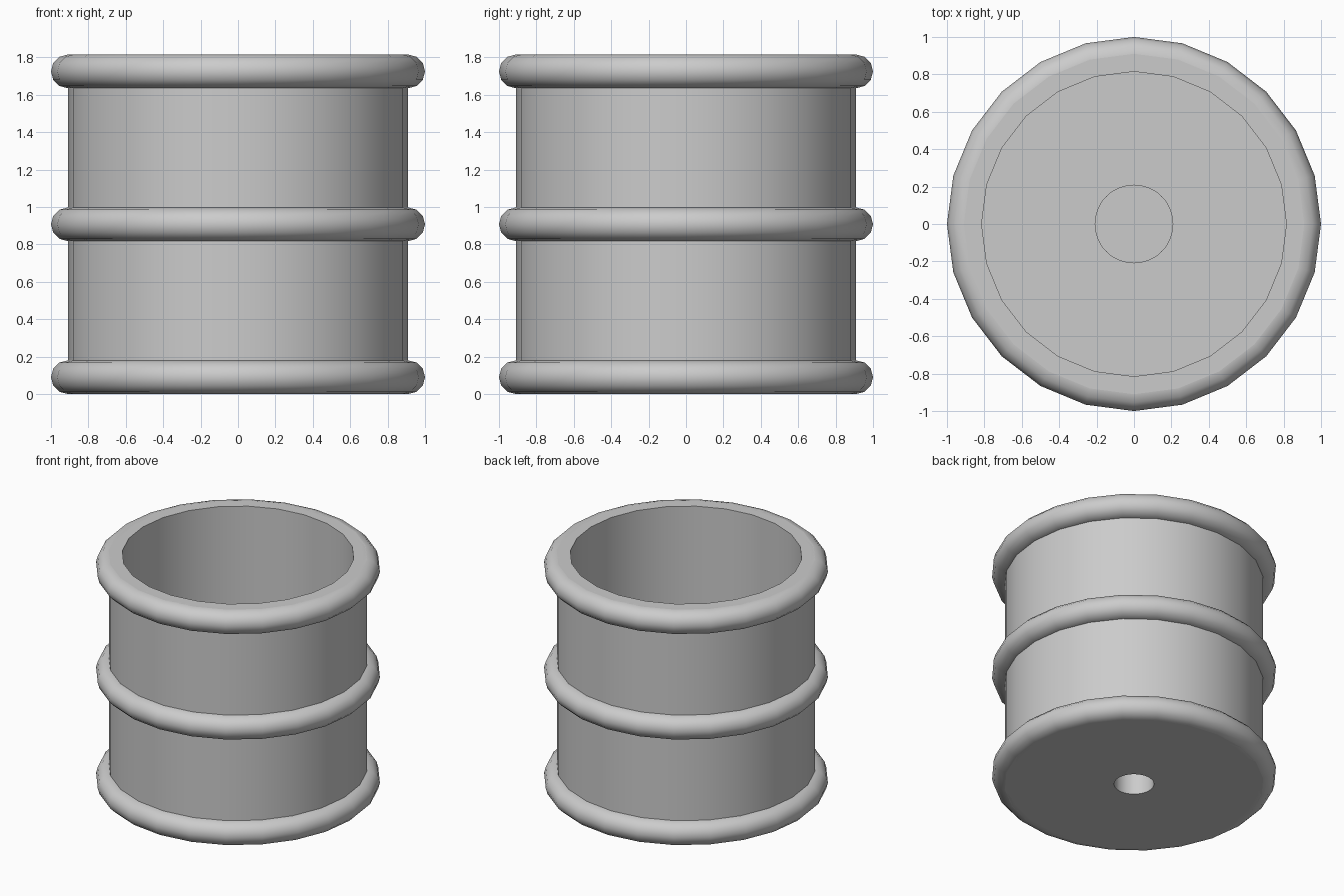
import bpy
import bmesh
from math import cos, sin, tau, radians

cube = bpy.data.objects.get("Cube")
if cube:
    bpy.data.objects.remove(cube, do_unlink=True)

SIDES = 24
HEIGHT = 1.815
OUTER, INNER = 0.91, 0.815
BEAD = 0.09          # radius of the rounded hoops
FLOOR = 0.1
POST_TOP = 0.8

grey = bpy.data.materials.new("plain grey")
grey.use_nodes = True
grey.diffuse_color = (0.6, 0.6, 0.6, 1)
grey.node_tree.nodes["Principled BSDF"].inputs["Base Color"].default_value = grey.diffuse_color


def finish(obj):
    bpy.ops.object.select_all(action="DESELECT")
    obj.select_set(True)
    bpy.context.view_layer.objects.active = obj
    bpy.ops.object.shade_smooth_by_angle(angle=radians(40))


def lathe(name, profile, sides):
    """Revolve a closed (radius, height) loop around z; radius 0 is the axis."""
    bm = bmesh.new()
    rings = [[bm.verts.new((r * cos(tau * i / sides), r * sin(tau * i / sides), z))
              for i in range(sides)] for r, z in profile]
    for k, ring in enumerate(rings):
        following = rings[(k + 1) % len(rings)]
        for i in range(sides):
            j = (i + 1) % sides
            bm.faces.new((ring[i], ring[j], following[j], following[i]))
    bmesh.ops.remove_doubles(bm, verts=bm.verts, dist=1e-5)
    bmesh.ops.recalc_face_normals(bm, faces=bm.faces)
    mesh = bpy.data.meshes.new(name)
    bm.to_mesh(mesh)
    bm.free()
    mesh.materials.append(grey)
    obj = bpy.data.objects.new(name, mesh)
    bpy.context.collection.objects.link(obj)
    return obj


def cylinder(name, radius, bottom, top):
    bpy.ops.mesh.primitive_cylinder_add(vertices=48, radius=radius, depth=top - bottom,
                                        location=(0, 0, (top + bottom) / 2))
    obj = bpy.context.object
    obj.name = name
    obj.data.materials.append(grey)
    return obj


def combine(target, tool, operation):
    mod = target.modifiers.new(operation.lower(), "BOOLEAN")
    mod.operation, mod.object, mod.solver = operation, tool, "EXACT"
    bpy.context.view_layer.objects.active = target
    bpy.ops.object.modifier_apply(modifier=mod.name)
    bpy.data.objects.remove(tool, do_unlink=True)


# Open drum with a solid floor
drum = lathe("drum_body", [(0, 0), (OUTER, 0), (OUTER, HEIGHT), (INNER, HEIGHT),
                           (INNER, FLOOR), (0, FLOOR)], SIDES)

# Central post on the floor, with a blind socket from below
combine(drum, cylinder("post", 0.21, FLOOR / 2, POST_TOP), "UNION")
combine(drum, cylinder("socket_cutter", 0.14, -0.1, POST_TOP - 0.08), "DIFFERENCE")
finish(drum)

# Rounded hoops at the bottom, middle and top
for name, z in (("bottom", BEAD), ("middle", HEIGHT / 2), ("top", HEIGHT - BEAD)):
    # The inner half is buried in the wall, so only the outer half is made
    arc = [(OUTER + BEAD * sin(tau * k / 12), z - BEAD * cos(tau * k / 12)) for k in range(7)]
    inside = [(OUTER - 0.03, z + BEAD), (OUTER - 0.03, z - BEAD)]
    finish(lathe(name + "_hoop", arc + inside, SIDES))
